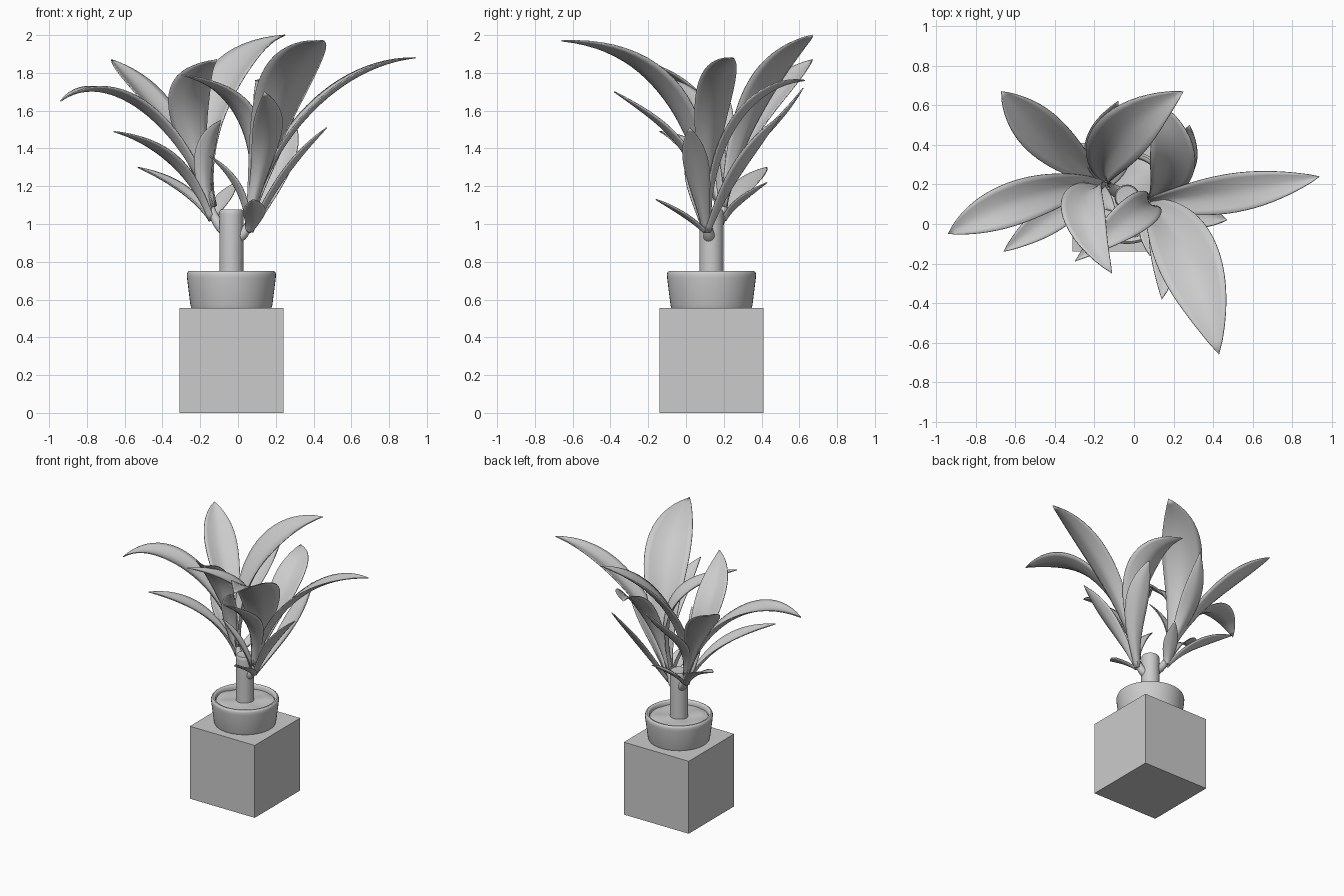
import bpy, bmesh, math
from mathutils import Vector as V

if "Cube" in bpy.data.objects:
    bpy.data.objects.remove(bpy.data.objects["Cube"])

CX, CY = -0.035, 0.135      # axis of the stand, pot and trunk


def make(name, verts, faces, angle=40):
    me = bpy.data.meshes.new(name)
    me.from_pydata(verts, [], faces)
    bm = bmesh.new()
    bm.from_mesh(me)
    bmesh.ops.remove_doubles(bm, verts=bm.verts, dist=1e-5)
    bmesh.ops.recalc_face_normals(bm, faces=bm.faces)
    bm.to_mesh(me)
    bm.free()
    ob = bpy.data.objects.new(name, me)
    bpy.context.collection.objects.link(ob)
    bpy.ops.object.select_all(action='DESELECT')
    ob.select_set(True)
    bpy.context.view_layer.objects.active = ob
    if angle:
        bpy.ops.object.shade_smooth_by_angle(angle=math.radians(angle))
    return ob


def lathe(name, profile, n=48, wave=None):
    verts, faces = [], []
    for r, z in profile:
        for k in range(n):
            a = 2 * math.pi * k / n
            x, y = r * math.cos(a), r * math.sin(a)
            verts.append((CX + x, CY + y, z + (wave(x, y) if wave else 0)))
    for i in range(len(profile) - 1):
        for k in range(n):
            j = (k + 1) % n
            faces.append((i*n + k, i*n + j, (i+1)*n + j, (i+1)*n + k))
    return make(name, verts, faces)


def cubic(a, b, c, d, t):
    s = 1 - t
    return a*s**3 + b*(3*s*s*t) + c*(3*s*t*t) + d*t**3


def tangent(a, b, c, d, t):
    s = 1 - t
    return ((b-a)*(s*s) + (c-b)*(2*s*t) + (d-c)*(t*t)).normalized()


# tapered branch stub from the trunk into a leaf crown
def branch(name, pts, r0, r1, n=16, steps=8):
    pts = [V(p) for p in pts]
    verts, faces = [], []
    for i in range(steps + 1):
        t = i / steps
        p = cubic(*pts, t)
        q = tangent(*pts, t).to_track_quat('Z', 'Y')
        r = r0 + (r1-r0) * t
        for k in range(n):
            a = 2 * math.pi * k / n
            verts.append(p + q @ V((r*math.cos(a), r*math.sin(a), 0)))
    for i in range(steps):
        for k in range(n):
            j = (k + 1) % n
            faces.append((i*n + k, i*n + j, (i+1)*n + j, (i+1)*n + k))
    faces += [tuple(range(n)), tuple(range(steps*n, steps*n + n))]
    make(name, verts, faces)


# cupped blade leaving the base along the stem, passing mid and ending at tip
def leaf(name, base, mid, tip, w, stem, blend, steps=24, across=8):
    p0, m, p3 = V(base), V(mid), V(tip)
    quad = m * 2 - (p0 + p3) / 2
    c1 = (p0 + (quad-p0) * (2/3)).lerp(p0 + stem, blend)
    c2 = (m*8 - p0 - c1*3 - p3) / 3
    d = p3 - p0
    side = V((-d.y, d.x, 0)).normalized()
    verts, faces = [], []
    for i in range(steps + 1):
        t = i / steps
        p = cubic(p0, c1, c2, p3, t)
        tan = tangent(p0, c1, c2, p3, t)
        s = (side - tan * side.dot(tan)).normalized()
        nrm = tan.cross(s)
        half = 0.5 * w * max(0, math.sin(math.pi * t**1.5))**0.9 + 0.022 * (1-t)
        cup = 0.28 + 0.6 * (1-t)**3
        for k in range(across + 1):
            u = 2 * k / across - 1
            verts.append(p + s * (u*half) + nrm * (abs(u)**1.5 * half * cup - 0.4*half*cup))
    n = across + 1
    for i in range(steps):
        for k in range(across):
            faces.append((i*n + k, i*n + k+1, (i+1)*n + k+1, (i+1)*n + k))
    ob = make(name, verts, faces)
    sol = ob.modifiers.new("thickness", 'SOLIDIFY')
    sol.thickness = 0.006
    sol.offset = 0


# square stand
h = 0.275
cv = [(CX + x*h, CY + y*h, z) for z in (0, 0.555) for x, y in ((-1, -1), (1, -1), (1, 1), (-1, 1))]
make("stand", cv, [(0, 1, 2, 3), (4, 5, 6, 7), (0, 1, 5, 4), (1, 2, 6, 5), (2, 3, 7, 6), (3, 0, 4, 7)], 0)

# pot with rounded rim, soil and trunk
lathe("pot", [(0, .556), (.212, .556), (.217, .57), (.235, .715), (.236, .735), (.232, .746), (.224, .751),
              (.212, .749), (.206, .742), (.203, .725), (.196, .66), (0, .66)])
lathe("soil", [(0, .728), (.05, .728), (.1, .728), (.15, .727), (.18, .724), (.204, .718)],
      wave=lambda x, y: 0.007 * math.sin(28*x + 1) * math.cos(24*y))
lathe("trunk", [(0, .68), (.064, .68), (.063, .8), (.064, .9), (.063, 1.05), (.062, 1.069), (.057, 1.076),
                (.045, 1.075), (0, 1.07)], n=32)

# two branches
branch("left_branch", [(-.07, .155, .97), (-.1, .17, .99), (-.13, .19, 1.03), (-.15, .205, 1.11)], .034, .018)
branch("right_branch", [(-.0, .125, .93), (.03, .12, .945), (.055, .115, .97), (.07, .11, 1.05)], .034, .018)

# leaves: mid point, tip, width
left = [
    ((-.40, .40, 1.58), (-.67, .67, 1.87), .21),
    ((-.50, .14, 1.61), (-.94, -.05, 1.65), .20),
    ((-.11, .39, 1.66), (.25, .67, 2.0), .26),
    ((-.26, .12, 1.58), (-.11, -.25, 1.87), .20),
    ((-.35, .08, 1.33), (-.66, -.14, 1.49), .14),
    ((-.30, .30, 1.18), (-.53, .43, 1.30), .12),
    ((-.18, .37, 1.42), (-.08, .62, 1.72), .13),
    ((-.18, .15, 1.33), (-.09, .06, 1.55), .09),
    ((-.09, .28, 1.11), (-.01, .43, 1.22), .08),
]
right = [
    ((.39, .14, 1.61), (.94, .24, 1.88), .18),
    ((.23, -.08, 1.66), (.43, -.66, 1.97), .30),
    ((.19, .27, 1.55), (.09, .63, 1.76), .21),
    ((.22, .28, 1.28), (.28, .50, 1.57), .14),
    ((.25, .06, 1.26), (.47, .02, 1.51), .12),
    ((.15, -.05, 1.44), (.14, -.38, 1.70), .14),
    ((.05, .08, 1.53), (-.30, -.19, 1.79), .17),
    ((.085, -.01, 1.045), (.08, -.16, 1.13), .10),
    ((.0, .05, 1.18), (-.15, .02, 1.36), .08),
]
for side, base, stem, crown in (("left", V((-.135, .195, 1.04)), V((-.09, .05, .38)), left),
                                ("right", V((.06, .11, .98)), V((.07, -.01, .40)), right)):
    for i, (mid, tip, w) in enumerate(crown):
        d = V(tip) - base
        d.z = 0
        tall = tip[2] > 1.6     # tall leaves start higher and follow the stem first
        start = base + d.normalized()*0.012 + V((0, 0, 0.05 if tall else -.02))
        leaf(f"{side}_leaf_{i+1}", start, mid, tip, w, stem, 0.6 if tall else 0)
